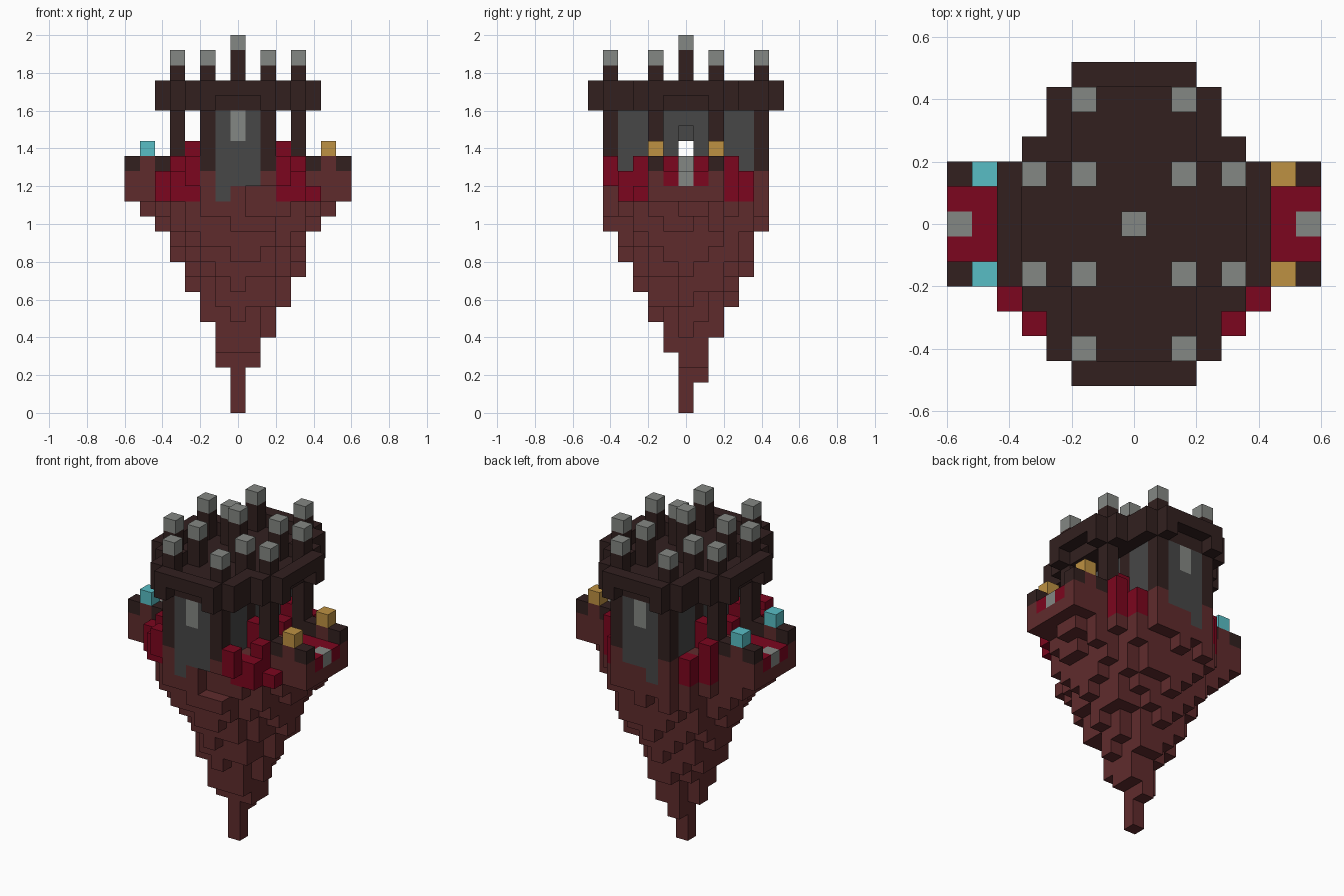
import bpy, bmesh, math, random
from mathutils import Vector

random.seed(4)
S = 0.08  # block size

cube = bpy.data.objects.get("Cube")
if cube:
    bpy.data.objects.remove(cube)


def material(name, r, g, b):
    # sRGB bytes to linear colour
    col = [((c / 255 + 0.055) / 1.055) ** 2.4 for c in (r, g, b)] + [1]
    m = bpy.data.materials.new(name)
    m.use_nodes = True
    m.diffuse_color = col
    bsdf = next(n for n in m.node_tree.nodes if n.type == 'BSDF_PRINCIPLED')
    bsdf.inputs["Base Color"].default_value = col
    return m


MATS = {
    "brown": material("red_brown_rock", 95, 43, 44),
    "dark": material("dark_timber", 50, 32, 31),
    "slate": material("slate_grey", 71, 71, 71),
    "stone": material("light_stone", 132, 135, 131),
    "red": material("crimson_cloth", 124, 5, 30),
    "gold": material("gold_lamp", 190, 145, 66),
    "teal": material("teal_lamp", 88, 190, 197),
}
parts = {}     # part name -> {cell: colour}
taken = set()  # all filled cells; earlier parts win


def put(part, colour, i, j, ks):
    for k in ks:
        if (i, j, k) not in taken:
            taken.add((i, j, k))
            parts.setdefault(part, {})[(i, j, k)] = colour


BOTH = (-1, 1)
WALL = range(16, 20)

# Crimson cloth draped on the four diagonals, fuller at the front
for sx in BOTH:
    for sy in BOTH:
        put("drapes", "red", sx * 4, sy * 3, range(14, 17))
        put("drapes", "red", sx * 3, sy * 4, range(14, 16))
        put("drapes", "red", sx * 3, sy * 2, range(16, 18))
        put("drapes", "red", sx * 3, sy, [16])
    put("drapes", "red", sx * 3, -5, range(15, 17))
    put("drapes", "red", sx * 4, -4, range(14, 16))
    put("drapes", "red", sx * 5, -3, range(14, 15 if sx > 0 else 16))

# Front and back walls with a pale window each
for sy in BOTH:
    put("windows", "stone", 0, sy * 5, range(18, 20))
    for i in (-1, 0, 1):
        put("end_walls", "slate", i, sy * 5, range(14 if i < 0 else 15, 20))

# Side walls of the hall with a doorway in the middle
for sx in BOTH:
    for j in range(-4, 5):
        if abs(j) != 2:
            put("side_walls", "slate", sx * 2, j, WALL if j else [19])
put("altar", "stone", 0, 0, [16])
put("hanging_stone", "slate", 0, 0, [18, 19])

# Upright posts
for sx in BOTH:
    for sy in BOTH:
        for i, j in ((2, 5), (4, 2), (2, 2)):
            put("posts", "dark", sx * i, sy * j, WALL)

# Balconies with carpet, corner posts and lamps
for sx in BOTH:
    put("balcony_steps", "stone", sx * 7, 0, [15])
    for i in (5, 6, 7):
        for j in (-1, 0, 1):
            put("carpets", "red", sx * i, j, [15])
        for sy in BOTH:
            rail = "brown" if i == 6 else "dark"
            put("balcony_rails", rail, sx * i, sy * 2, [16])
    for sy in BOTH:
        lamp = ("gold_lamps", "gold") if sx > 0 else ("teal_lamps", "teal")
        put(*lamp, sx * 6, sy * 2, [17])

# Hanging rock: each column starts at a ragged height that rises outward
BASE = (5, 5, 5, 4, 3, 2, 2, 2)
RISE = (0, 3.1, 5.6, 7.7, 9.7, 12.4, 13.2, 14.3, 15)
for i in range(-7, 8):
    lim = BASE[abs(i)]
    for j in range(-lim, lim + 1):
        r = math.hypot(i - 0.05, j - 0.25) if i or j else 0
        a = int(r)
        low = RISE[a] + (RISE[a + 1] - RISE[a]) * (r - a)
        if i and j:
            low += random.choice((0, 0, 0.6, 1))
        low = min(14, int(low + 0.3))
        if j == -5 and i in (1, 2):  # small ledge under the front wall
            put("hanging_rock", "brown", i, j, [12, 15])
        else:
            put("hanging_rock", "brown", i, j, range(low, 16))

# Sunken cross-shaped roof floor inside a raised parapet; the parapet
# hangs down only at its corners
ROOF = (6, 6, 6, 5, 3, 2)
for i in range(-5, 6):
    lim = ROOF[abs(i)]
    for j in range(-lim, lim + 1):
        x, y = abs(i), abs(j)
        if (x <= 2 and y <= 5) or (x <= 4 and y <= 2):
            put("roof_floor", "dark", i, j, [20])
        elif (x < 2 and y == 6) or (x == 5 and y < 2):
            put("parapet", "dark", i, j, [21])
        else:
            put("parapet", "dark", i, j, [20, 21])

# Spires with pale caps
spires = [(0, 0, 24)]
for sx in BOTH:
    for sy in BOTH:
        spires += [(sx * i, sy * j, 23) for i, j in ((2, 5), (2, 2), (4, 2))]
for i, j, top in spires:
    put("spires", "dark", i, j, range(21, top))
    put("spire_caps", "stone", i, j, [top])


# Turn each part into a mesh of its exposed block faces
def build(name, cells):
    colours = sorted(set(cells.values()))
    bm = bmesh.new()
    for cell, colour in cells.items():
        c = Vector(cell)
        for axis in range(3):
            for sign in BOTH:
                n = Vector((0, 0, 0))
                n[axis] = sign
                if tuple(int(v) for v in c + n) in taken:
                    continue
                u, v = Vector((0, 0, 0)), Vector((0, 0, 0))
                u[(axis + 1) % 3] = 0.5
                v[(axis + 2) % 3] = 0.5 * sign
                mid = c + n / 2 + Vector((0, 0, 0.5))
                ring = (mid - u - v, mid + u - v, mid + u + v, mid - u + v)
                f = bm.faces.new([bm.verts.new(p * S) for p in ring])
                f.material_index = colours.index(colour)
    bmesh.ops.remove_doubles(bm, verts=bm.verts, dist=0.001)
    mesh = bpy.data.meshes.new(name)
    bm.to_mesh(mesh)
    bm.free()
    for colour in colours:
        mesh.materials.append(MATS[colour])
    bpy.context.collection.objects.link(bpy.data.objects.new(name, mesh))


for part, cells in parts.items():
    build(part, cells)
